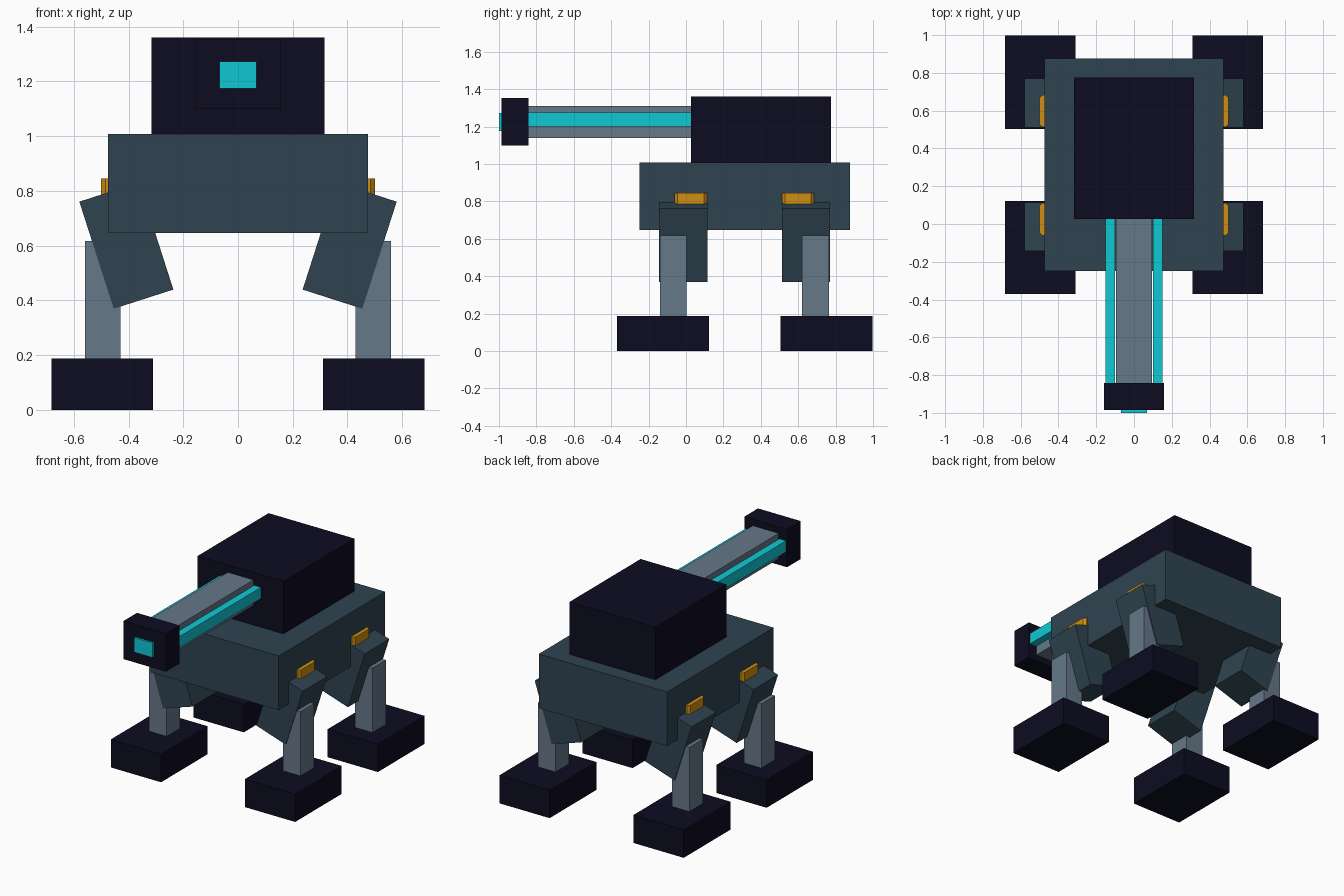
import bpy, bmesh, math
from mathutils import Matrix

if "Cube" in bpy.data.objects:
    bpy.data.objects.remove(bpy.data.objects["Cube"])


def material(name, rgb):
    """Flat material from 0-255 sRGB values."""
    def lin(c):
        c /= 255
        return c / 12.92 if c <= 0.04045 else ((c + 0.055) / 1.055) ** 2.4
    m = bpy.data.materials.new(name)
    m.diffuse_color = (*[lin(c) for c in rgb], 1)
    m.use_nodes = True
    m.node_tree.nodes["Principled BSDF"].inputs["Base Color"].default_value = m.diffuse_color
    return m


SLATE = material("slate blue", (47, 68, 81))
DARK = material("midnight navy", (13, 12, 33))
STEEL = material("steel grey", (102, 120, 137))
CYAN = material("cyan glow", (16, 200, 213))
AMBER = material("amber", (208, 143, 18))


def box(name, x, y, z, mat, tilt=0.0, chamfer=0.0):
    """Box from (min, max) ranges, tilted about y; chamfer cuts its outer upright edges."""
    size = [r[1] - r[0] for r in (x, y, z)]
    centre = [(r[0] + r[1]) / 2 for r in (x, y, z)]
    bm = bmesh.new()
    bmesh.ops.create_cube(bm, size=1)
    bmesh.ops.scale(bm, vec=size, verts=bm.verts)
    if chamfer:
        side = math.copysign(1, centre[0])
        edges = [e for e in bm.edges
                 if all(v.co.x * side > 0 for v in e.verts)
                 and abs(e.verts[0].co.z - e.verts[1].co.z) > 1e-4]
        bmesh.ops.bevel(bm, geom=edges, offset=chamfer, segments=1, affect='EDGES')
    bmesh.ops.transform(bm, matrix=Matrix.Rotation(tilt, 4, 'Y'), verts=bm.verts)
    mesh = bpy.data.meshes.new(name)
    bm.to_mesh(mesh)
    bm.free()
    mesh.materials.append(mat)
    ob = bpy.data.objects.new(name, mesh)
    ob.location = centre
    bpy.context.collection.objects.link(ob)
    return ob


def mirrored(s, a, b):
    """Range a..b on the side s of the centre line."""
    return (a, b) if s > 0 else (-b, -a)


# Hull and turret
box("hull", (-0.475, 0.475), (-0.248, 0.877), (0.646, 1.008), SLATE)
box("turret", (-0.317, 0.317), (0.027, 0.776), (1.008, 1.36), DARK)

# Gun
box("gun_barrel", (-0.096, 0.096), (-0.85, 0.03), (1.14, 1.31), STEEL)
box("muzzle_block", (-0.158, 0.158), (-0.986, -0.842), (1.10, 1.354), DARK)
box("muzzle_light", (-0.068, 0.068), (-1.0, -0.98), (1.175, 1.272), CYAN)

for s, side in ((1, "right"), (-1, "left")):
    # Glowing rail beside the barrel
    box(f"{side}_gun_rail", mirrored(s, 0.101, 0.151), (-0.85, 0.03), (1.2, 1.275), CYAN)

    # Legs
    for end, thigh_y, shin_y, foot_y, lamp_y in (
            ("front", (-0.144, 0.114), (-0.14, 0.003), (-0.37, 0.122), (-0.061, 0.111)),
            ("rear", (0.512, 0.77), (0.62, 0.764), (0.504, 0.998), (0.513, 0.684))):
        tag = f"{end}_{side}"
        box(f"{tag}_thigh", mirrored(s, 0.2935, 0.5225), thigh_y, (0.3945, 0.8055),
            SLATE, tilt=s * math.radians(17.8))
        box(f"{tag}_shin", mirrored(s, 0.43, 0.56), shin_y, (0.18, 0.617), STEEL)
        box(f"{tag}_foot", mirrored(s, 0.31, 0.682), foot_y, (0.0, 0.187), DARK)
        box(f"{tag}_hip_lamp", mirrored(s, 0.44, 0.5), lamp_y, (0.785, 0.845),
            AMBER, chamfer=0.015)
